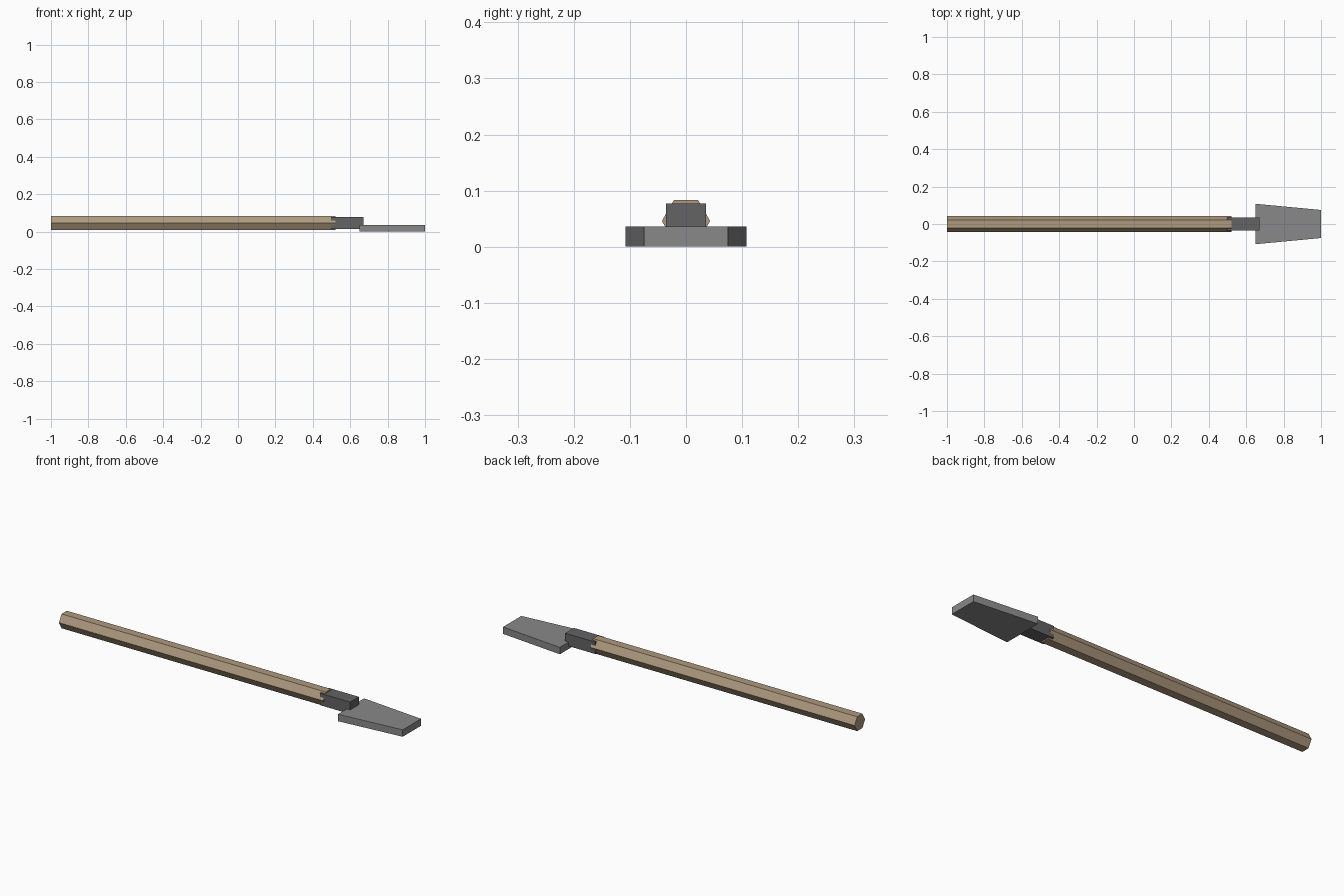
import bpy
import bmesh
from math import pi
from mathutils import Matrix

cube = bpy.data.objects.get("Cube")
if cube:
    bpy.data.objects.remove(cube, do_unlink=True)


def material(name, rgb):
    mat = bpy.data.materials.new(name)
    mat.use_nodes = True
    colour = (*rgb, 1)
    mat.diffuse_color = colour
    mat.node_tree.nodes["Principled BSDF"].inputs["Base Color"].default_value = colour
    return mat


def finish(bm, name, mat):
    bmesh.ops.recalc_face_normals(bm, faces=bm.faces)
    mesh = bpy.data.meshes.new(name)
    bm.to_mesh(mesh)
    bm.free()
    mesh.materials.append(mat)
    obj = bpy.data.objects.new(name, mesh)
    bpy.context.collection.objects.link(obj)
    return obj


def block(name, mat, x0, x1, z0, z1, near, far):
    """Box along x whose half width goes from near to far."""
    bm = bmesh.new()
    bmesh.ops.create_cube(bm, size=1)
    for v in bm.verts:
        end = v.co.x > 0
        v.co.x = x1 if end else x0
        v.co.y *= 2 * (far if end else near)
        v.co.z = z1 if v.co.z > 0 else z0
    return finish(bm, name, mat)


wood = material("tan wood", (0.42, 0.32, 0.21))
dark = material("dark metal", (0.125, 0.125, 0.13))
steel = material("grey steel", (0.25, 0.25, 0.25))

# Six-sided handle, flat on top and bottom
start, stop, axis_z = -1.0, 0.52, 0.046
bm = bmesh.new()
bmesh.ops.create_cone(bm, cap_ends=True, segments=6, radius1=0.043,
                      radius2=0.043, depth=stop - start)
bmesh.ops.rotate(bm, verts=bm.verts, matrix=Matrix.Rotation(pi / 2, 3, "Y"))
# Put a pair of corners on the left and right sides
if max(v.co.z for v in bm.verts) > max(v.co.y for v in bm.verts):
    bmesh.ops.rotate(bm, verts=bm.verts, matrix=Matrix.Rotation(pi / 2, 3, "X"))
bmesh.ops.translate(bm, verts=bm.verts, vec=((start + stop) / 2, 0, axis_z))
finish(bm, "handle", wood)

# Square collar that grips the handle
block("collar", dark, 0.497, 0.67, 0.015, 0.077, 0.036, 0.036)

# Flat blade, narrowing towards its tip
block("blade", steel, 0.65, 1.0, 0.0, 0.036, 0.108, 0.075)
